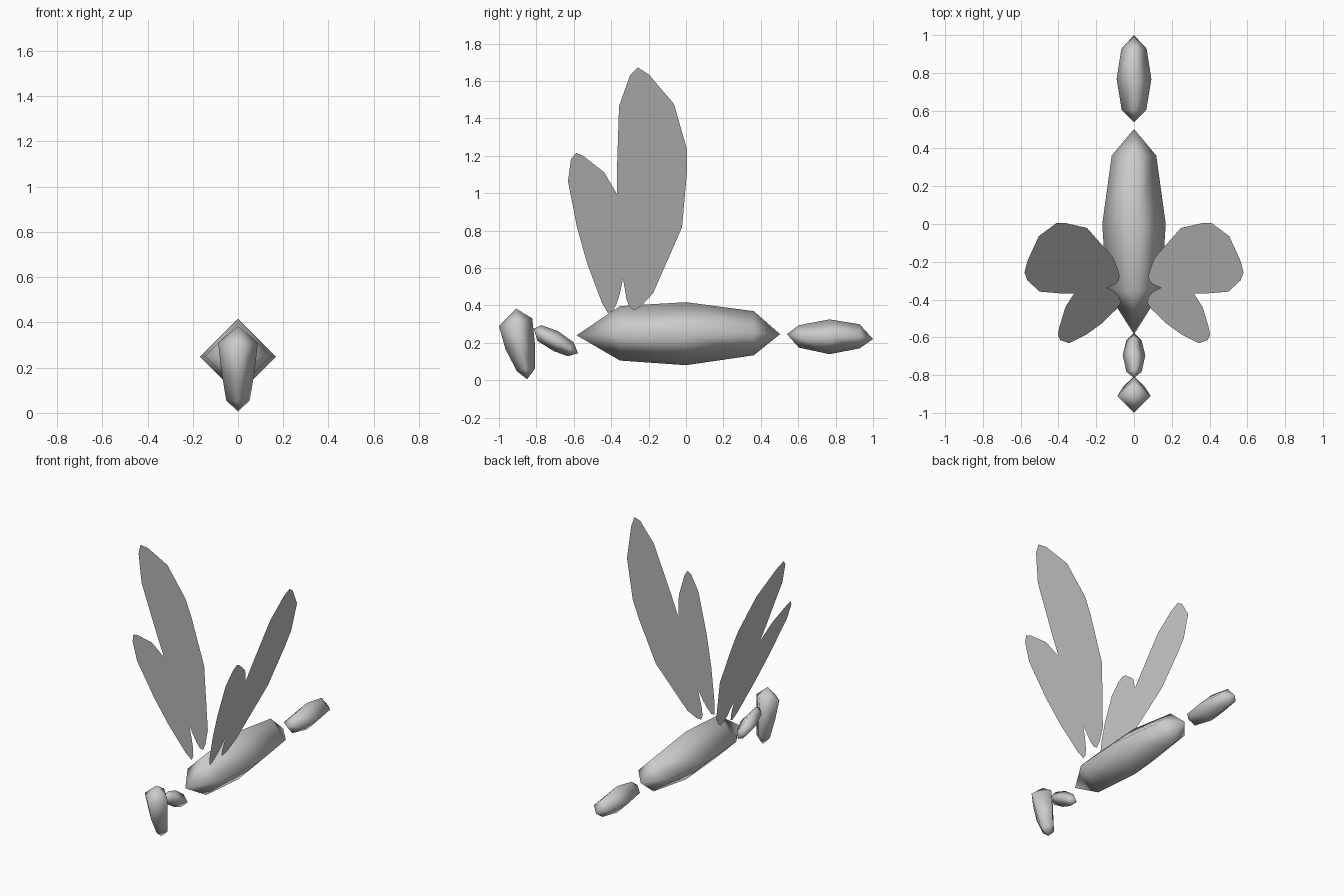
import bpy, bmesh


def finish(name, bm, smooth):
    bmesh.ops.recalc_face_normals(bm, faces=bm.faces)
    for f in bm.faces:
        f.smooth = smooth
    mesh = bpy.data.meshes.new(name)
    bm.to_mesh(mesh)
    bm.free()
    obj = bpy.data.objects.new(name, mesh)
    bpy.context.collection.objects.link(obj)
    return obj


def spindle(name, start, rings, end):
    """Diamond-section spindle: tips are (y, z),
    rings are (upper y, upper z, lower y, lower z, half width)."""
    bm = bmesh.new()
    loops = []
    for y1, z1, y2, z2, w in rings:
        ym, zm = (y1 + y2) / 2, (z1 + z2) / 2
        loops.append([bm.verts.new(p) for p in
                      ((0, y1, z1), (w, ym, zm), (0, y2, z2), (-w, ym, zm))])
    a = bm.verts.new((0, *start))
    b = bm.verts.new((0, *end))
    for i in range(4):
        j = (i + 1) % 4
        bm.faces.new((a, loops[0][i], loops[0][j]))
        bm.faces.new((b, loops[-1][j], loops[-1][i]))
        for p, q in zip(loops, loops[1:]):
            bm.faces.new((p[i], q[i], q[j], p[j]))
    return finish(name, bm, True)


# Body
spindle("body", (-0.585, 0.24),
        [(-0.353, 0.396, -0.353, 0.105, 0.145),
         (0, 0.417, 0, 0.08, 0.168),
         (0.362, 0.369, 0.362, 0.133, 0.118)], (0.503, 0.246))

# Tail
spindle("tail", (0.54, 0.246),
        [(0.604, 0.294, 0.604, 0.174, 0.065),
         (0.767, 0.325, 0.767, 0.139, 0.092),
         (0.928, 0.299, 0.928, 0.17, 0.067)], (1.0, 0.22))

# Neck, sloping up toward the head
spindle("neck", (-0.815, 0.275),
        [(-0.772, 0.294, -0.793, 0.209, 0.04),
         (-0.684, 0.262, -0.706, 0.155, 0.06),
         (-0.602, 0.203, -0.631, 0.128, 0.04)], (-0.577, 0.144))

# Head, hanging down
spindle("head", (-0.909, 0.383),
        [(-1.0, 0.289, -0.822, 0.33, 0.088),
         (-0.965, 0.165, -0.808, 0.195, 0.073),
         (-0.904, 0.048, -0.807, 0.062, 0.052)], (-0.85, 0.005))

# Wings: one flat sheet each, fore and hind lobes, (y, z) outline
outline = [(-.257, 1.672), (-.198, 1.634), (-.064, 1.476), (.005, 1.235),
           (.005, 1.112), (-.021, .818), (-.176, .465), (-.24, .396),
           (-.278, .374), (-.302, .39), (-.318, .433), (-.337, .545),
           (-.353, .465), (-.369, .412), (-.39, .37), (-.417, .358),
           (-.449, .412), (-.529, .626), (-.583, .818), (-.631, 1.064),
           (-.615, 1.182), (-.588, 1.215), (-.551, 1.2), (-.438, 1.112),
           (-.369, .995), (-.369, 1.128), (-.358, 1.465), (-.299, 1.631)]
for name, side in (("right_wing", 1), ("left_wing", -1)):
    bm = bmesh.new()
    face = bm.faces.new([bm.verts.new((side * (0.58 - 0.388 * (1.672 - z)), y, z))
                         for y, z in outline])
    bmesh.ops.triangulate(bm, faces=[face])
    finish(name, bm, False)
